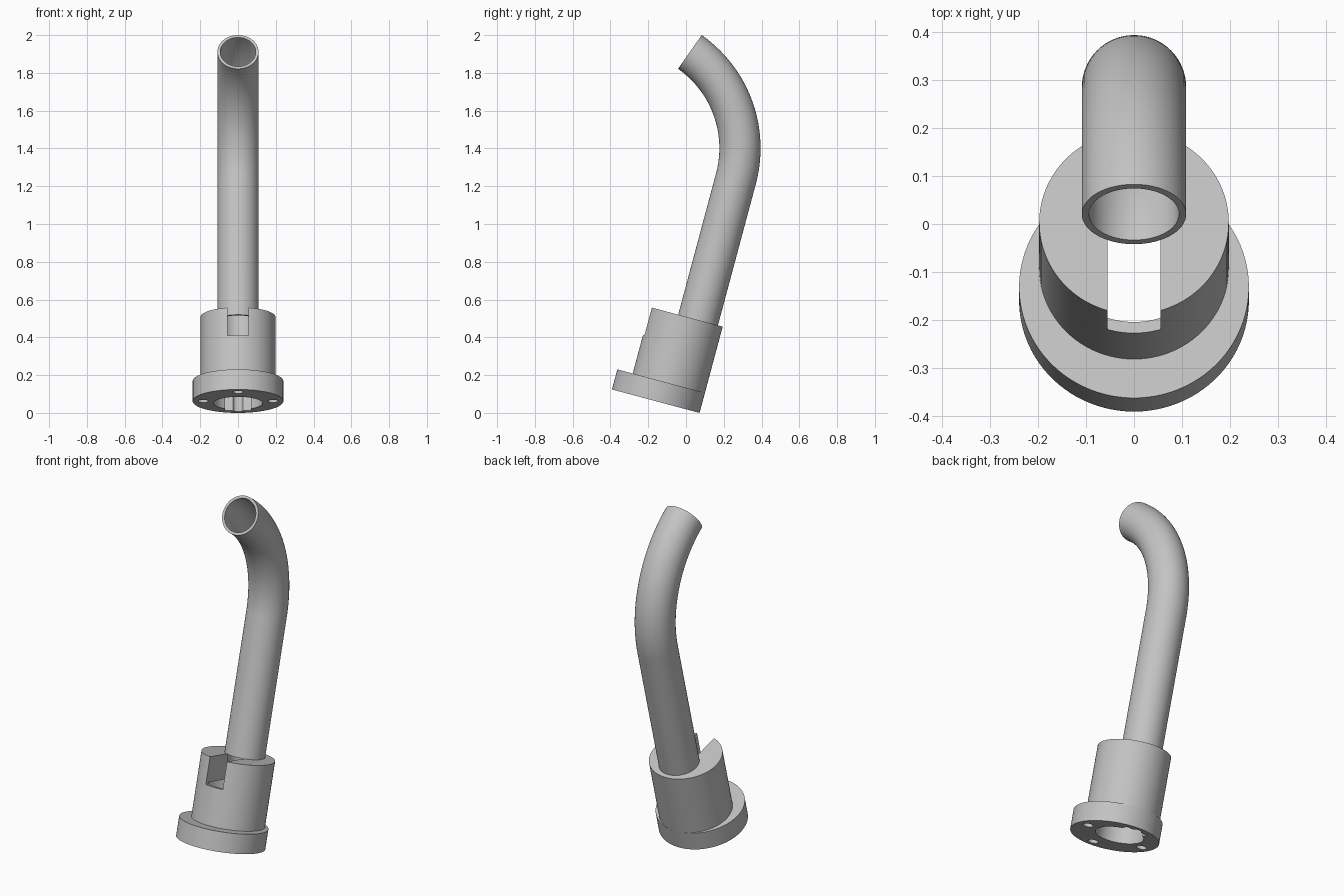
import bpy, bmesh, math
from mathutils import Matrix, Vector

cube = bpy.data.objects.get("Cube")
if cube:
    bpy.data.objects.remove(cube, do_unlink=True)

grey = bpy.data.materials.new("plain_grey")
grey.use_nodes = True
COLOR = (0.55, 0.55, 0.55, 1)
grey.diffuse_color = COLOR
grey.node_tree.nodes["Principled BSDF"].inputs["Base Color"].default_value = COLOR

# Upright layout, tilted as a whole at the end
TILT = Matrix.Translation((0, -0.16, 0.062)) @ Matrix.Rotation(math.radians(-15), 4, "X")
FLANGE_R, FLANGE_H = 0.24, 0.11
BODY_R, BODY_TOP, BODY_Y = 0.198, 0.473, 0.042
TUBE_R, TUBE_IN, TUBE_Y = 0.109, 0.094, 0.105
SLOT_Z = 0.32


def add_object(name, bm):
    bmesh.ops.recalc_face_normals(bm, faces=bm.faces)
    mesh = bpy.data.meshes.new(name)
    bm.to_mesh(mesh)
    bm.free()
    mesh.materials.append(grey)
    obj = bpy.data.objects.new(name, mesh)
    bpy.context.collection.objects.link(obj)
    return obj


def cylinder(name, x, y, r, z0, z1, segments=96):
    bm = bmesh.new()
    bmesh.ops.create_cone(bm, cap_ends=True, segments=segments, radius1=r, radius2=r,
                          depth=z1 - z0, matrix=Matrix.Translation((x, y, (z0 + z1) / 2)))
    return add_object(name, bm)


def box(name, low, high):
    low, high = Vector(low), Vector(high)
    bm = bmesh.new()
    bmesh.ops.create_cube(bm, size=1, matrix=Matrix.Translation((low + high) / 2)
                          @ Matrix.Diagonal((*(high - low), 1)))
    return add_object(name, bm)


def activate(obj):
    bpy.ops.object.select_all(action="DESELECT")
    obj.select_set(True)
    bpy.context.view_layer.objects.active = obj


def cut(obj, cutters):
    for cutter in cutters:
        cutter.hide_render = True
        activate(obj)
        mod = obj.modifiers.new("cut", "BOOLEAN")
        mod.operation, mod.solver, mod.object = "DIFFERENCE", "EXACT", cutter
        bpy.ops.object.modifier_apply(modifier=mod.name)
        bpy.data.objects.remove(cutter, do_unlink=True)


# Flange with central bore, rear notch and blind screw holes
flange = cylinder("base_flange", 0, 0, FLANGE_R, 0, FLANGE_H)
cut(flange, [cylinder("bore", 0, BODY_Y, 0.13, -0.1, 0.2),
             box("notch", (-0.07, 0.1, -0.1), (0.07, 0.19, 0.2))])
cut(flange, [cylinder("screw_hole", 0.185 * math.cos(a), 0.185 * math.sin(a), 0.028, -0.1, 0.09, 32)
             for a in (0, math.pi / 2, math.pi, -math.pi / 2)])

# Hollow body with a front slot and an opening under the tube
body = cylinder("socket_body", 0, BODY_Y, BODY_R, FLANGE_H, BODY_TOP)
cut(body, [cylinder("cavity", 0, BODY_Y, 0.174, 0, SLOT_Z + 0.01),
           cylinder("tube_opening", 0, TUBE_Y, TUBE_IN, 0.2, 0.6),
           box("slot", (-0.055, -0.3, SLOT_Z), (0.055, TUBE_Y, 0.6))])

# Tube path: straight run, then a bend toward the front
BEND_R, BEND_Z, STEPS, SIDES = 0.622, 1.248, 40, 64
path = [(TUBE_Y, BODY_TOP, 0)]
for i in range(STEPS + 1):
    a = math.radians(70) * i / STEPS
    path.append((TUBE_Y - BEND_R * (1 - math.cos(a)), BEND_Z + BEND_R * math.sin(a), a))

# Outer skin up, inner skin back down, closed into a hollow tube
bm = bmesh.new()
rings = []
for y, z, a, r in [(*p, TUBE_R) for p in path] + [(*p, TUBE_IN) for p in reversed(path)]:
    frame = Matrix.Translation((0, y, z)) @ Matrix.Rotation(a, 4, "X")
    angles = [math.tau * k / SIDES for k in range(SIDES)]
    rings.append([bm.verts.new(frame @ Vector((r * math.cos(t), r * math.sin(t), 0))) for t in angles])
for i, ring in enumerate(rings):
    following = rings[(i + 1) % len(rings)]
    for k in range(SIDES):
        n = (k + 1) % SIDES
        bm.faces.new((ring[k], ring[n], following[n], following[k]))
tube = add_object("bent_tube", bm)

# Smooth the round surfaces and tilt everything
for obj in (flange, body, tube):
    activate(obj)
    bpy.ops.object.shade_smooth_by_angle(angle=math.radians(30))
    obj.matrix_world = TILT
